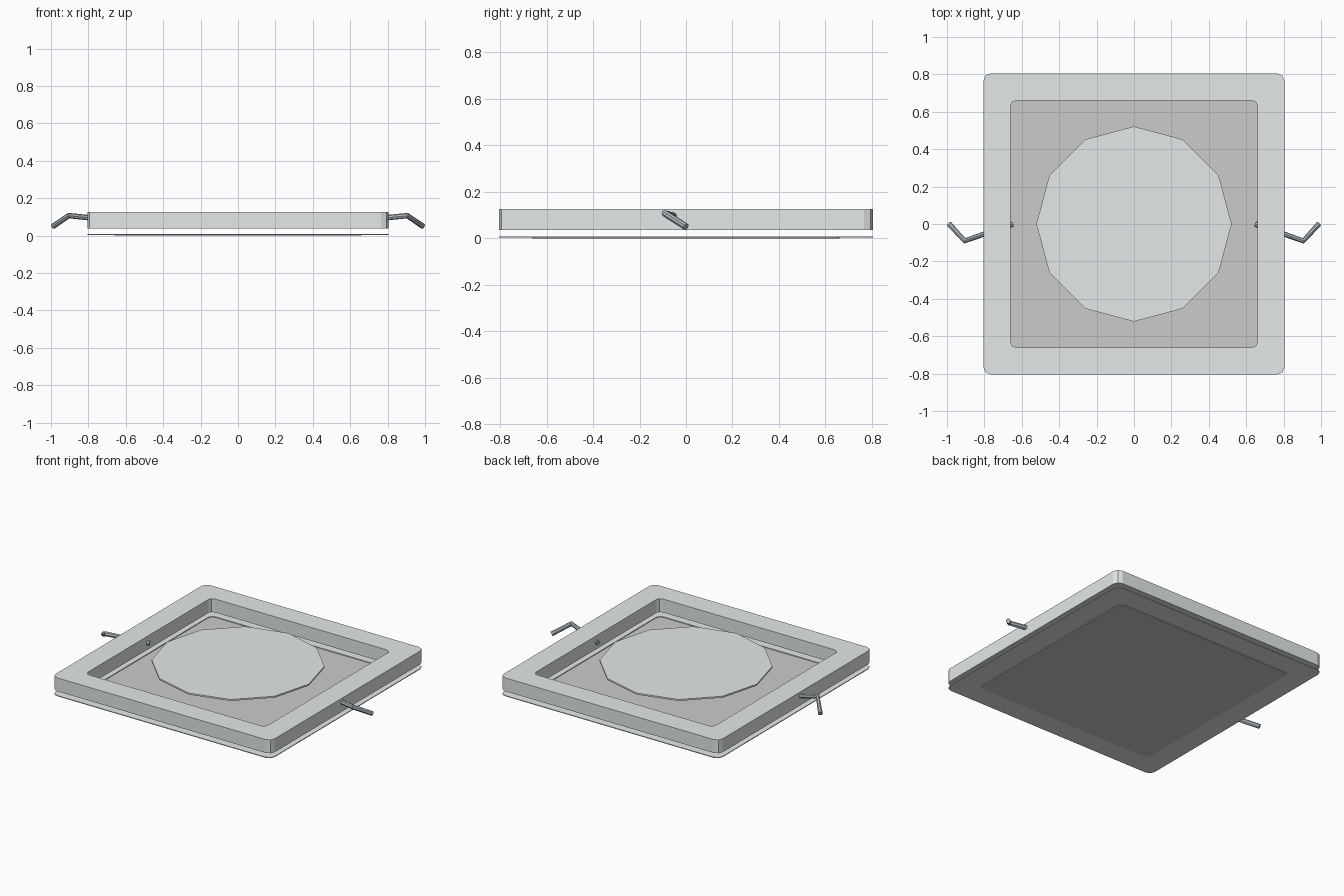
import bpy, bmesh
from math import cos, sin, pi

if "Cube" in bpy.data.objects:
    bpy.data.objects.remove(bpy.data.objects["Cube"])


def material(name, rgb):
    m = bpy.data.materials.new(name)
    m.diffuse_color = (*rgb, 1)
    m.use_nodes = True
    m.node_tree.nodes["Principled BSDF"].inputs["Base Color"].default_value = m.diffuse_color
    return m


def loop(half, radius, z, seg=2):
    """Rounded square outline."""
    pts = []
    c = half - radius
    for q, (sx, sy) in enumerate([(1, 1), (-1, 1), (-1, -1), (1, -1)]):
        for i in range(seg + 1):
            a = (q + i / seg) * pi / 2
            pts.append((sx * c + radius * cos(a), sy * c + radius * sin(a), z))
    return pts


def finish(name, bm, mat=None):
    bmesh.ops.recalc_face_normals(bm, faces=bm.faces[:])
    me = bpy.data.meshes.new(name)
    bm.to_mesh(me)
    bm.free()
    ob = bpy.data.objects.new(name, me)
    bpy.context.collection.objects.link(ob)
    if mat:
        me.materials.append(mat)
    return ob


def bridge(bm, a, b):
    n = len(a)
    for i in range(n):
        j = (i + 1) % n
        bm.faces.new((a[i], a[j], b[j], b[i]))


def square_ring(name, outer, inner, z0, z1, mat):
    bm = bmesh.new()
    loops = [[bm.verts.new(p) for p in loop(h, r, z)]
             for (h, r), z in ((outer, z0), (outer, z1), (inner, z1), (inner, z0))]
    for k in range(4):
        bridge(bm, loops[k], loops[(k + 1) % 4])
    return finish(name, bm, mat)


def slab(name, outline, z0, z1, mat=None):
    bm = bmesh.new()
    lo = [bm.verts.new((x, y, z0)) for x, y, _ in outline]
    hi = [bm.verts.new((x, y, z1)) for x, y, _ in outline]
    bm.faces.new(lo)
    bm.faces.new(hi)
    bridge(bm, lo, hi)
    return finish(name, bm, mat)


def handle(name, side, mat):
    pts = [(0.648, 0, 0.08), (0.905, -0.09, 0.107), (0.988, 0, 0.05)]
    cu = bpy.data.curves.new(name, 'CURVE')
    cu.dimensions = '3D'
    cu.bevel_depth = 0.015
    cu.bevel_resolution = 2
    cu.use_fill_caps = True
    sp = cu.splines.new('POLY')
    sp.points.add(len(pts) - 1)
    for p, (x, y, z) in zip(sp.points, pts):
        p.co = (side * x, y, z, 1)
    sp.use_smooth = True
    ob = bpy.data.objects.new(name, cu)
    bpy.context.collection.objects.link(ob)
    cu.materials.append(mat)
    bpy.ops.object.select_all(action='DESELECT')
    bpy.context.view_layer.objects.active = ob
    ob.select_set(True)
    bpy.ops.object.convert(target='MESH')
    bpy.ops.object.shade_smooth_by_angle()


pale = material("pale_grey", (0.77, 0.81, 0.81))
metal = material("blue_grey_metal", (0.42, 0.49, 0.54))

# Raised frame and the thin rim floating below it
square_ring("frame", (0.805, 0.04), (0.66, 0.03), 0.037, 0.126, pale)
square_ring("base_rim", (0.805, 0.04), (0.66, 0.03), 0.004, 0.009, pale)

# Recessed floor panel, and a thin twelve-sided disc level with the frame top
slab("floor_panel", loop(0.66, 0.03, 0), 0.0, 0.004)
slab("disc", [(0.522 * cos(i * pi / 6), 0.522 * sin(i * pi / 6), 0) for i in range(12)],
     0.112, 0.122, pale)

# Bent handles through both side rails
handle("right_handle", 1, metal)
handle("left_handle", -1, metal)
